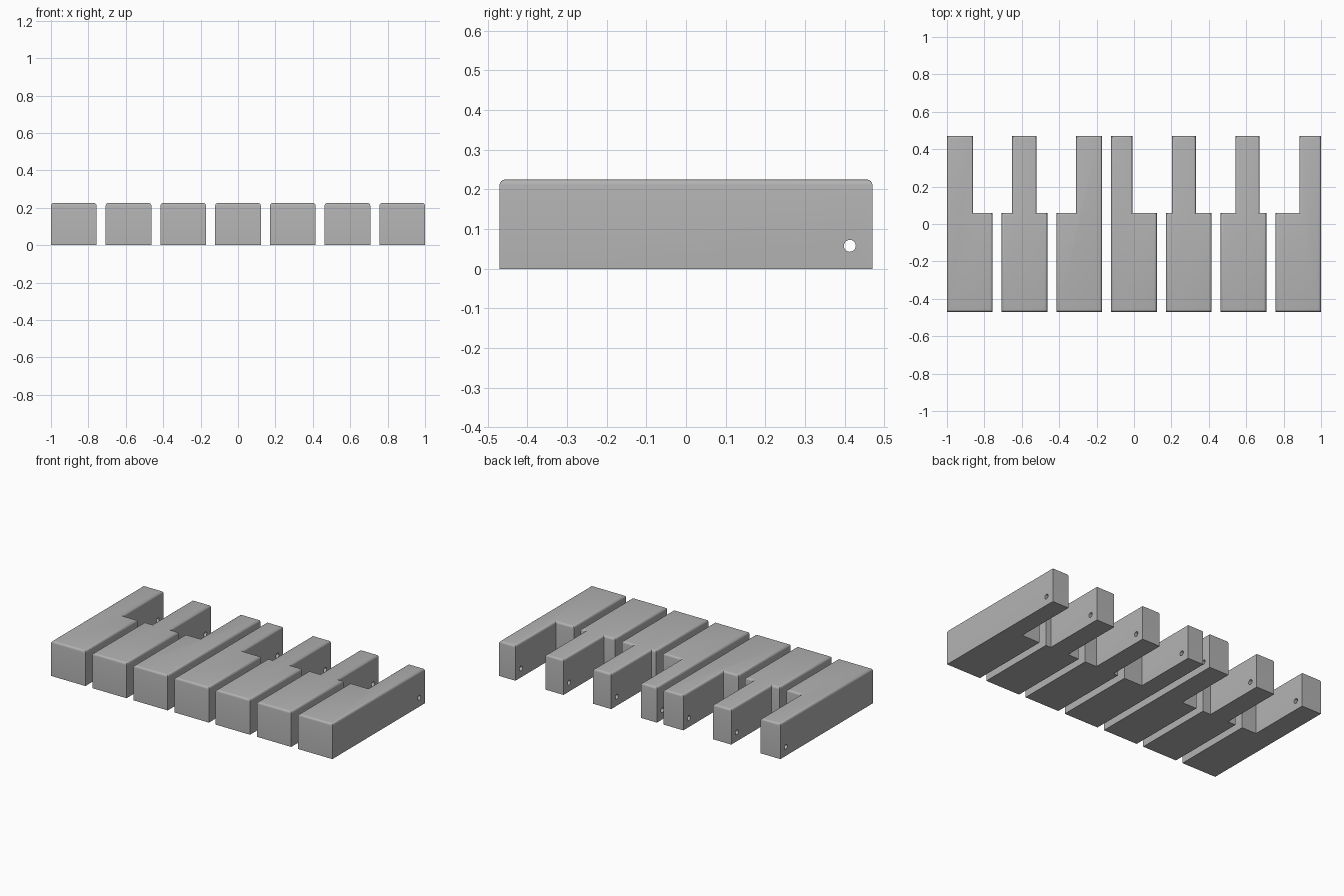
import bpy
import bmesh
import math

cube = bpy.data.objects.get("Cube")
if cube:
    bpy.data.objects.remove(cube, do_unlink=True)

WIDTH, HEIGHT, DEPTH = 0.244, 0.225, 0.47
PITCH = (2 - WIDTH) / 6
SHOULDER = 0.06
ROUND = 0.014

grey = bpy.data.materials.new("plain grey")
grey.use_nodes = True
colour = (0.45, 0.45, 0.45, 1)
grey.diffuse_color = colour
grey.node_tree.nodes["Principled BSDF"].inputs["Base Color"].default_value = colour


def key_outline(left, neck_left, neck_right):
    """Plan of one key; a neck flush with a side has no notch there."""
    right = left + WIDTH
    pts = [(left, -DEPTH), (right, -DEPTH)]
    if neck_right < right:
        pts += [(right, SHOULDER), (neck_right, SHOULDER)]
    pts += [(neck_right, DEPTH), (neck_left, DEPTH)]
    if neck_left > left:
        pts += [(neck_left, SHOULDER), (left, SHOULDER)]
    return pts


def make_key(name, outline):
    bm = bmesh.new()
    base = bm.faces.new([bm.verts.new((x, y, 0)) for x, y in outline])
    top = bmesh.ops.extrude_face_region(bm, geom=[base], use_keep_orig=True)["geom"]
    bmesh.ops.translate(bm, vec=(0, 0, HEIGHT),
                        verts=[v for v in top if isinstance(v, bmesh.types.BMVert)])
    bmesh.ops.recalc_face_normals(bm, faces=bm.faces)
    # Round over the rim of the playing surface
    rim = [e for e in bm.edges if all(v.co.z > HEIGHT / 2 for v in e.verts)]
    bmesh.ops.bevel(bm, geom=rim, offset=ROUND, segments=4, profile=0.5,
                    affect='EDGES')
    mesh = bpy.data.meshes.new(name)
    bm.to_mesh(mesh)
    bm.free()
    mesh.materials.append(grey)
    obj = bpy.data.objects.new(name, mesh)
    bpy.context.collection.objects.link(obj)
    return obj


# Rod that drills the pivot hole through every key
bpy.ops.mesh.primitive_cylinder_add(vertices=32, radius=0.015, depth=2.4,
                                    location=(0, 0.413, 0.058),
                                    rotation=(0, math.pi / 2, 0))
drill = bpy.context.object
drill.name = "pivot_drill"
drill.hide_render = True
drill.data.materials.append(grey)

# Notch widths cut from the left and right of each neck
notches = [(0, 0.104), (0.056, 0.058), (0.105, 0), (0, 0.131),
           (0.032, 0.084), (0.079, 0.036), (0.128, 0)]

for i, (cut_left, cut_right) in enumerate(notches):
    left = -1 + i * PITCH
    outline = key_outline(left, left + cut_left, left + WIDTH - cut_right)
    key = make_key(f"piano_key_{i + 1}", outline)
    hole = key.modifiers.new("pivot hole", 'BOOLEAN')
    hole.operation = 'DIFFERENCE'
    hole.solver = 'EXACT'
    hole.object = drill
    bpy.ops.object.select_all(action='DESELECT')
    key.select_set(True)
    bpy.context.view_layer.objects.active = key
    bpy.ops.object.modifier_apply(modifier=hole.name)
    bpy.ops.object.shade_smooth_by_angle(angle=math.radians(35))

bpy.data.objects.remove(drill, do_unlink=True)
